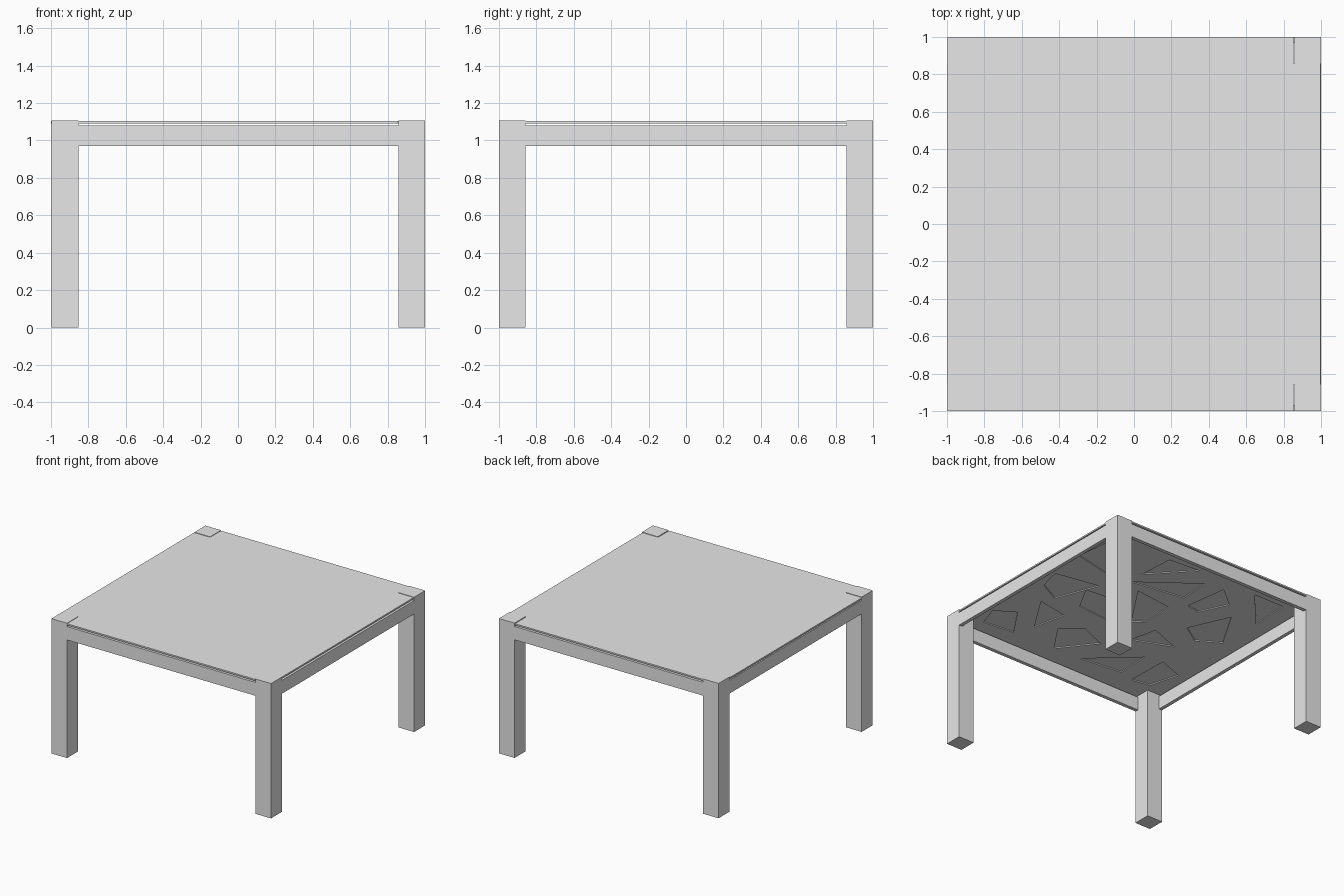
import bpy
import bmesh

if "Cube" in bpy.data.objects:
    bpy.data.objects.remove(bpy.data.objects["Cube"], do_unlink=True)

LEG = 0.142          # leg section
HEIGHT = 1.108       # leg height
APRON_Z = (0.97, 1.08)
APRON_T = 0.03       # apron thickness
PLATE_Z = (1.092, 1.104)
RECESS = 0.008       # depth of the shard recesses
SHIFT = 0.002        # legs sit slightly right, top plate slightly left

grey = bpy.data.materials.new("light_grey")
grey.use_nodes = True
grey.diffuse_color = (0.8, 0.8, 0.8, 1)
grey.node_tree.nodes["Principled BSDF"].inputs["Base Color"].default_value = (0.8, 0.8, 0.8, 1)


def prism(name, outlines, z0, z1):
    """Extrude one or more flat outlines from z0 to z1."""
    bm = bmesh.new()
    for outline in outlines:
        face = bm.faces.new([bm.verts.new((x, y, z0)) for x, y in outline])
        grown = bmesh.ops.extrude_face_region(bm, geom=[face])["geom"]
        for v in grown:
            if isinstance(v, bmesh.types.BMVert):
                v.co.z = z1
    bmesh.ops.recalc_face_normals(bm, faces=bm.faces)
    mesh = bpy.data.meshes.new(name)
    bm.to_mesh(mesh)
    bm.free()
    mesh.materials.append(grey)
    obj = bpy.data.objects.new(name, mesh)
    bpy.context.collection.objects.link(obj)
    return obj


def box(name, xs, ys, zs):
    (x0, x1), (y0, y1) = sorted(xs), sorted(ys)
    return prism(name, [[(x0, y0), (x1, y0), (x1, y1), (x0, y1)]], *zs)


# Legs
half_x = 1 - SHIFT
inner = 1 - LEG
for side, sx in (("left", 1), ("right", -1)):
    for end, sy in (("front", -1), ("back", 1)):
        box(f"{end}_{side}_leg",
            (SHIFT + sx * half_x, SHIFT + sx * (half_x - LEG)),
            (sy, sy * inner), (0, HEIGHT))

# Aprons, flush with the outer leg faces
for end, sy in (("front", -1), ("back", 1)):
    box(f"{end}_apron", (SHIFT - half_x + LEG, SHIFT + half_x - LEG),
        (sy, sy * (1 - APRON_T)), APRON_Z)
for side, sx in (("left", 1), ("right", -1)):
    box(f"{side}_apron", (SHIFT + sx * half_x, SHIFT + sx * (half_x - APRON_T)),
        (-inner, inner), APRON_Z)

# Top plate, notched around the legs
quarter = [(half_x, inner), (half_x - LEG, inner), (half_x - LEG, 1)]
outline = []
for sx, sy in ((1, 1), (-1, 1), (-1, -1), (1, -1)):
    corner = [(sx * x - SHIFT, sy * y) for x, y in quarter]
    outline += corner if sx * sy > 0 else corner[::-1]
top = prism("top_plate", [outline], *PLATE_Z)

# Irregular shards recessed into the underside of the plate
shards = [
    [(.81, .04), (.43, .11), (.57, -.25), (.76, -.15)],
    [(.84, .36), (.81, .64), (.52, .29)],
    [(.3, .45), (.28, .75), (0, .77)],
    [(.29, .31), (-.16, .65), (-.17, .38)],
    [(.16, .24), (-.17, .2), (-.19, -.08), (-.1, -.15)],
    [(.35, -.22), (.47, 0), (.25, .02), (.02, -.25)],
    [(.62, -.35), (.35, -.4), (.41, -.68)],
    [(.75, -.87), (.81, -.69), (.65, -.59), (.48, -.84)],
    [(.26, -.58), (.11, -.45), (-.13, -.55), (.09, -.83)],
    [(-.27, .31), (-.32, .67), (-.5, .52), (-.39, .29)],
    [(-.55, .76), (-.83, .76), (-.84, .43)],
    [(-.48, .05), (-.63, .39), (-.83, .05), (-.65, -.06)],
    [(-.16, -.82), (-.52, -.49), (-.53, -.78)],
    [(-.32, -.13), (-.59, -.23), (-.27, -.36)],
    [(-.66, -.82), (-.67, -.46), (-.89, -.54), (-.82, -.79)],
]
cutter = prism("shard_cutter", shards, PLATE_Z[0] - RECESS, PLATE_Z[0] + RECESS)
cutter.hide_render = True
cutter.hide_viewport = True
cut = top.modifiers.new("shard_recesses", "BOOLEAN")
cut.operation = "DIFFERENCE"
cut.solver = "EXACT"
cut.object = cutter
